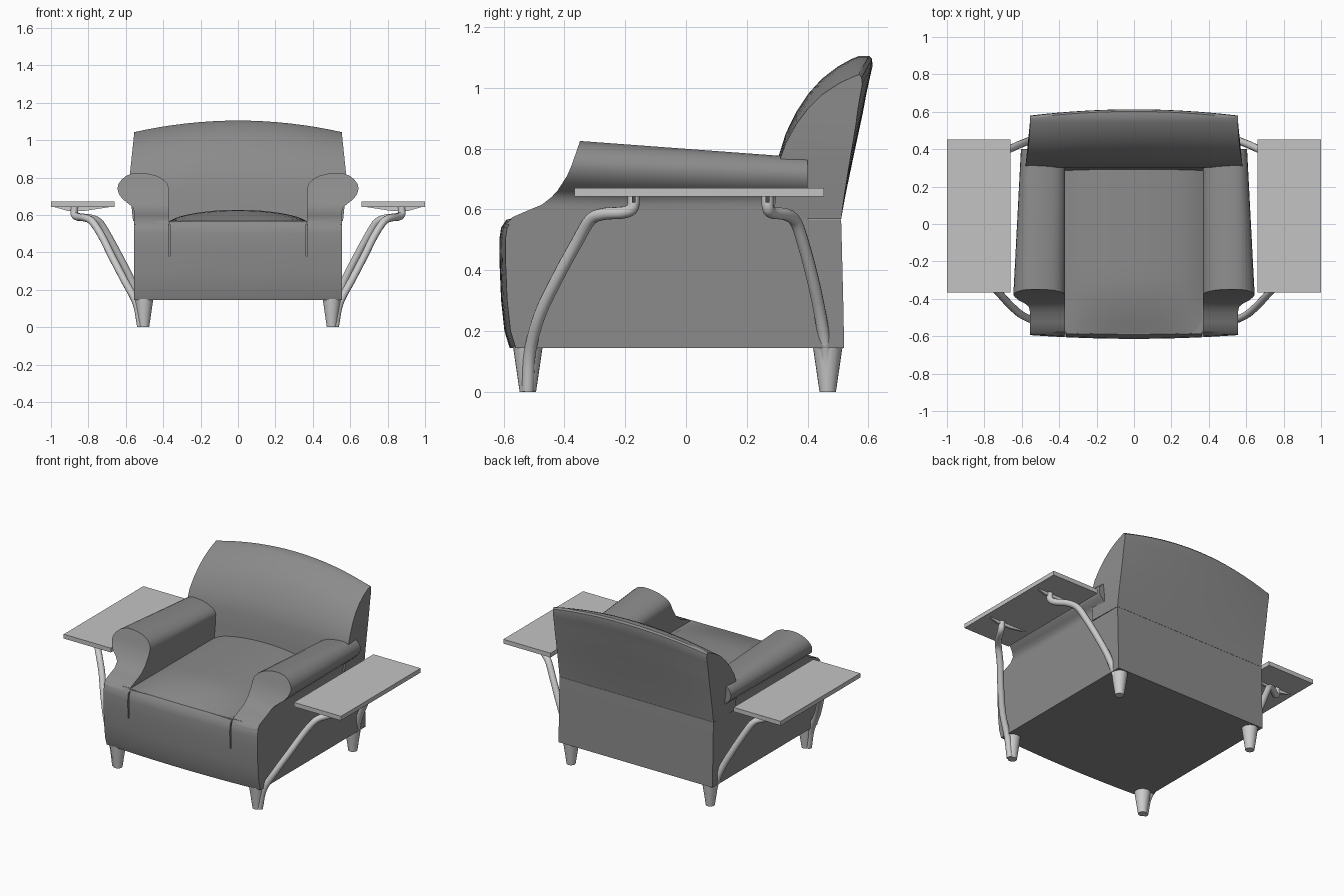
import bpy, bmesh, math
from mathutils import Vector

cube = bpy.data.objects.get("Cube")
if cube:
    bpy.data.objects.remove(cube, do_unlink=True)


def material(name, value):
    m = bpy.data.materials.new(name)
    m.use_nodes = True
    colour = (value, value, value, 1)
    m.diffuse_color = colour
    m.node_tree.nodes["Principled BSDF"].inputs["Base Color"].default_value = colour
    return m


fabric = material("grey fabric", 0.26)
tray_grey = material("light grey tray", 0.55)
metal = material("pale metal", 0.6)


def finish(name, bm, mat, angle=35):
    bmesh.ops.recalc_face_normals(bm, faces=bm.faces)
    mesh = bpy.data.meshes.new(name)
    bm.to_mesh(mesh)
    bm.free()
    mesh.materials.append(mat)
    ob = bpy.data.objects.new(name, mesh)
    bpy.context.collection.objects.link(ob)
    smooth(ob, angle)
    return ob


def smooth(ob, angle=35):
    bpy.ops.object.select_all(action='DESELECT')
    bpy.context.view_layer.objects.active = ob
    ob.select_set(True)
    bpy.ops.object.shade_smooth_by_angle(angle=math.radians(angle))


def loft(name, rings, mat, angle=35):
    """Skin closed rings; each end is capped with a ladder of quads."""
    bm = bmesh.new()
    vs = [[bm.verts.new(p) for p in ring] for ring in rings]
    n = len(rings[0])
    for a, b in zip(vs, vs[1:]):
        for i in range(n):
            j = (i + 1) % n
            bm.faces.new((a[i], a[j], b[j], b[i]))
    for end in (vs[0], vs[-1]):
        for i in range(n // 2 - 1):
            bm.faces.new((end[i], end[i + 1], end[n - 2 - i], end[n - 1 - i]))
    return finish(name, bm, mat, angle)


def box(name, lo, hi, mat):
    bm = bmesh.new()
    bmesh.ops.create_cube(bm, size=1)
    for v in bm.verts:
        v.co = Vector([(a + b) / 2 + c * (b - a) for a, b, c in zip(lo, hi, v.co)])
    return finish(name, bm, mat)


def lerp_table(table, t):
    for (t0, a), (t1, b) in zip(table, table[1:]):
        if t <= t1:
            return a + (b - a) * max(0, t - t0) / (t1 - t0)
    return table[-1][1]


def spline(points, steps=5):
    """Smooth path through the points."""
    p = [Vector(q) for q in points]
    p = [2 * p[0] - p[1]] + p + [2 * p[-1] - p[-2]]
    out = []
    for a, b, c, d in zip(p, p[1:], p[2:], p[3:]):
        for k in range(steps):
            t = k / steps
            out.append(0.5 * (2 * b + (c - a) * t + (2 * a - 5 * b + 4 * c - d) * t ** 2
                              + (3 * b - a - 3 * c + d) * t ** 3))
    return out + [p[-2]]


stations = [i / 8 for i in range(-8, 9)]
HALF = 0.555

# Upholstered base with a bowed front: rows are height, front, back
base_rows = [(.145, -.58, .52), (.2, -.597, .519), (.3, -.608, .517), (.42, -.613, .514),
             (.5, -.614, .512), (.54, -.608, .511), (.567, -.59, .51)]
rings = []
for u in stations:
    front = [(u * HALF, y + .02 * u * u, z) for z, y, _ in base_rows]
    back = [(u * HALF, y, z) for z, _, y in reversed(base_rows)]
    rings.append(front + back)
base = loft("seat_base", rings, fabric)

# Short open seams in the front, below the inner side of each arm
for s in (1, -1):
    slit = box("seam_cutter", (s * .368 - .004, -.7, .38), (s * .368 + .004, -.57, .6), fabric)
    slit.hide_render = True
    mod = base.modifiers.new("seam", 'BOOLEAN')
    mod.object = slit
    mod.solver = 'EXACT'
    bpy.context.view_layer.objects.active = base
    bpy.ops.object.modifier_apply(modifier=mod.name)
    bpy.data.objects.remove(slit, do_unlink=True)
smooth(base)

# Domed seat cushion
rings = []
for k in range(13):
    y = -.588 + .9 * k / 12
    rise = .062 * math.sin(min(1, k / 4) * math.pi / 2)
    top = [(u * .37, y, .566 + rise * (1 - u * u) ** .7) for u in stations]
    rings.append(top + [(x, y, .55) for x, _, _ in reversed(top)])
loft("seat_cushion", rings, fabric)

# Backrest: rows are height, front, back; the top arches and the front edge flares
back_rows = [(.568, .285, .51), (.65, .295, .525), (.77, .303, .55), (.85, .328, .567),
             (.92, .362, .582), (.98, .402, .593), (1.03, .447, .604), (1.07, .5, .613),
             (1.095, .545, .612), (1.105, .57, .602)]
rings = []
for u in stations:
    front, back = [], []
    for z, yf, yb in back_rows:
        zz = .568 + (z - .568) * (1 - .115 * u * u)
        flare = .028 * max(0, 1 - abs(z - .8) / .3)
        front.append((u * (HALF + flare), yf, zz))
        back.append((u * HALF, yb - .035 * u * u * (z - .568) / .53, zz))
    rings.append(front + back[::-1])
loft("backrest", rings, fabric, 40)

# Rolled arms: rows are height, inner, outer; the front sweeps down to the base
arm_rows = [(.55, .37, .555), (.575, .37, .555), (.595, .37, .555), (.615, .37, .555),
            (.64, .37, .562), (.66, .37, .585), (.685, .37, .617), (.71, .37, .636),
            (.74, .37, .645), (.765, .376, .64), (.79, .398, .622), (.81, .435, .597),
            (.82, .475, .572), (.825, .51, .545)]
sweep = [(.55, -.592), (.567, -.585), (.59, -.54), (.607, -.485), (.65, -.43),
         (.72, -.385), (.82, -.35), (.83, -.348)]
for side, s in (("left", 1), ("right", -1)):
    rings = []
    for t in (0, .25, .5, .75, 1):
        inner, outer = [], []
        for z, xi, xo in arm_rows:
            y0 = lerp_table(sweep, z)
            y = y0 + (.4 - y0) * t
            zz = z - max(0, z - .64) * .3 * t
            inner.append((s * xi, y, zz))
            outer.append((s * (xo - max(0, xo - .555) * .45 * t), y, zz))
        rings.append(inner + outer[::-1])
    loft(side + "_arm", rings, fabric, 40)

# Support tubes, from the feet out to the trays
front_path = [(.52, -.52, .003), (.545, -.513, .13), (.61, -.48, .255), (.675, -.42, .38),
              (.73, -.36, .49), (.78, -.315, .565), (.82, -.27, .585), (.86, -.205, .59),
              (.875, -.176, .605), (.875, -.172, .645)]
rear_path = [(.51, .465, .003), (.53, .46, .13), (.57, .442, .25), (.63, .417, .37),
             (.695, .385, .49), (.74, .36, .56), (.79, .33, .583), (.85, .283, .59),
             (.873, .27, .605), (.875, .268, .645)]


def tube(name, path, s, radius=.02, sides=12):
    rings = []
    for i, p in enumerate(path):
        d = (path[min(i + 1, len(path) - 1)] - path[max(i - 1, 0)]).normalized()
        a = d.cross(Vector((.75, .65, -.1))).normalized()
        if i:
            a = (prev - d * prev.dot(d)).normalized()
        prev, b = a, d.cross(a)
        angles = [2 * math.pi * k / sides for k in range(sides)]
        ring = [p + (a * math.cos(g) + b * math.sin(g)) * radius for g in angles]
        rings.append([(s * v.x, v.y, max(0, v.z)) for v in ring])
    loft(name, rings, metal)


for side, s in (("left", 1), ("right", -1)):
    for end, path, leg_y, post_y in (("front", front_path, -.52, -.172),
                                     ("rear", rear_path, .466, .268)):
        tube(f"{side}_{end}_support_tube", spline(path), s)
        # Tapered legs
        bm = bmesh.new()
        bmesh.ops.create_cone(bm, cap_ends=True, segments=20, radius1=.027, radius2=.049, depth=.15)
        bmesh.ops.translate(bm, verts=bm.verts, vec=(s * .502, leg_y, .075))
        finish(f"{side}_{end}_leg", bm, metal)
        # Thin gusset below the tray
        gusset = [(.67, .645), (.82, .622), (.91, .622), (.99, .645)]
        loft(f"{side}_{end}_bracket",
             [[(s * x, post_y + dy, z) for x, z in gusset] for dy in (-.006, .006)], metal)
    # Side tray
    xs = sorted((s * .66, s * 1.0))
    box(side + "_tray", (xs[0], -.367, .643), (xs[1], .453, .671), tray_grey)
